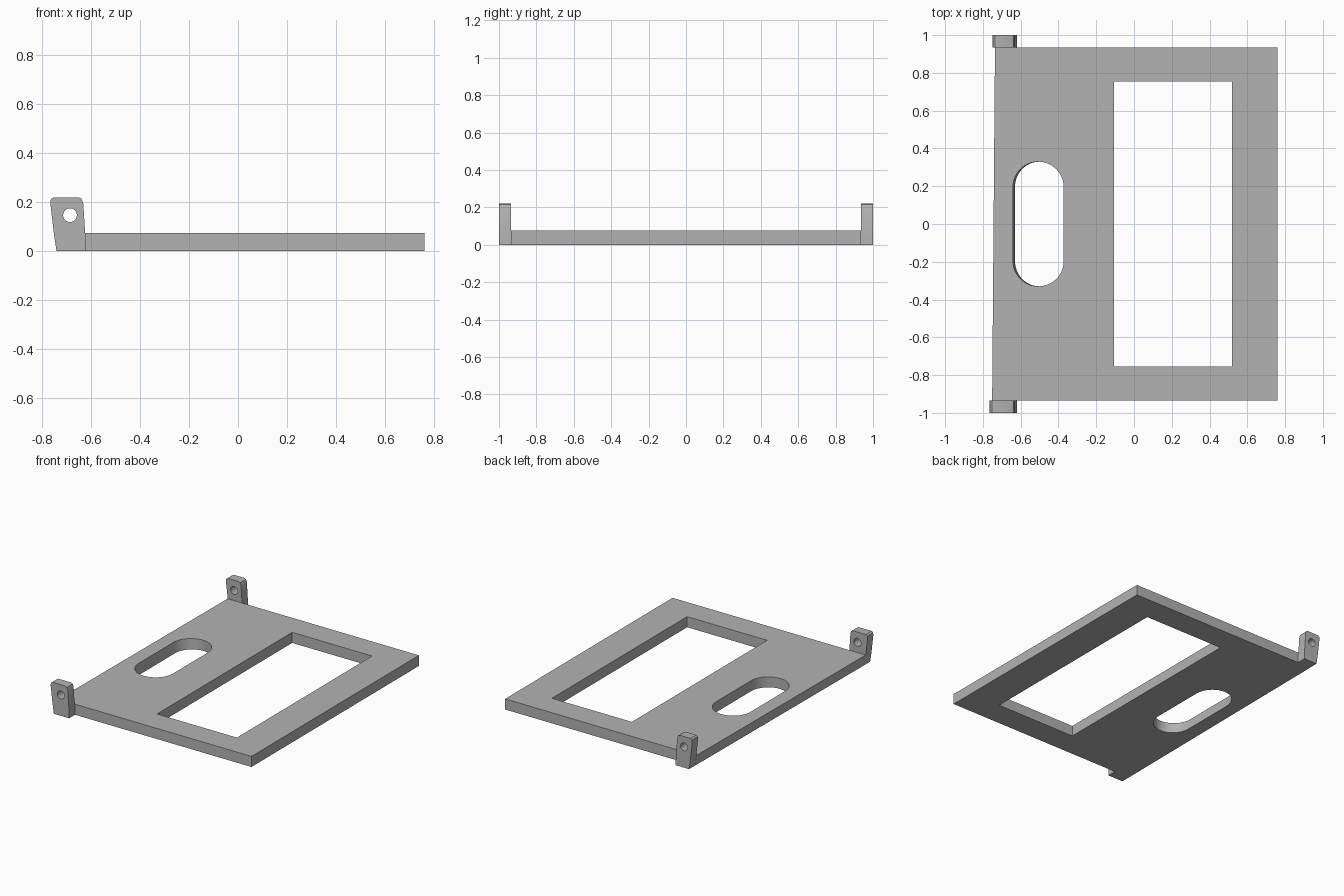
import bpy, bmesh, math
from mathutils import Vector

if "Cube" in bpy.data.objects:
    bpy.data.objects.remove(bpy.data.objects["Cube"])

GREY = (0.45, 0.45, 0.45, 1)
grey = bpy.data.materials.new("plain grey")
grey.use_nodes = True
grey.diffuse_color = GREY
grey.node_tree.nodes["Principled BSDF"].inputs["Base Color"].default_value = GREY


def loft(name, loop_a, loop_b):
    """Closed solid between two matching loops of 3D points."""
    bm = bmesh.new()
    a = [bm.verts.new(p) for p in loop_a]
    b = [bm.verts.new(p) for p in loop_b]
    bm.faces.new(a)
    bm.faces.new(b)
    for i in range(len(a)):
        j = (i + 1) % len(a)
        bm.faces.new((a[i], a[j], b[j], b[i]))
    bmesh.ops.recalc_face_normals(bm, faces=bm.faces)
    mesh = bpy.data.meshes.new(name)
    bm.to_mesh(mesh)
    bm.free()
    mesh.materials.append(grey)
    obj = bpy.data.objects.new(name, mesh)
    bpy.context.scene.collection.objects.link(obj)
    return obj


def cut(obj, cutter):
    """Subtract the cutter, bake the result and drop the cutter."""
    mod = obj.modifiers.new("cut", 'BOOLEAN')
    mod.operation = 'DIFFERENCE'
    mod.solver = 'EXACT'
    mod.object = cutter
    bpy.context.view_layer.update()
    evaluated = obj.evaluated_get(bpy.context.evaluated_depsgraph_get())
    baked = bpy.data.meshes.new_from_object(evaluated)
    obj.modifiers.clear()
    obj.data = baked
    bpy.data.objects.remove(cutter)


def flat(points, z):
    return [(x, y, z) for x, y in points]


THICK, EDGE, RIGHT = 0.075, 0.935, 0.76


# Plate with a slightly skewed, sloping hinge edge
def plate_loop(lean, z):
    return flat([(-0.74 - lean, -EDGE), (RIGHT, -EDGE),
                 (RIGHT, EDGE), (-0.725 - lean, EDGE)], z)


plate = loft("plate", plate_loop(0, 0), plate_loop(0.011, THICK))

# Rectangular window
window = [(-0.105, -0.755), (0.52, -0.755), (0.52, 0.755), (-0.105, 0.755)]
cut(plate, loft("window_cutter", flat(window, -0.1), flat(window, 0.2)))


# Rounded finger slot whose hinge-side wall leans outward
def slot_loop(z):
    left = -0.63 - 0.011 * z / THICK
    mid, half = (left - 0.372) / 2, (-0.372 - left) / 2
    points = []
    for side in (1, -1):
        for i in range(25):
            t = math.pi * i / 24
            points.append((mid + side * half * math.cos(t),
                           side * (0.195 + 0.135 * math.sin(t))))
    return flat(points, z)


cut(plate, loft("slot_cutter", slot_loop(-0.05), slot_loop(0.15)))

# Hinge ears with rounded tops and a pin hole
ear_right = [(-0.65, 0.22), (-0.638, 0.214), (-0.631, 0.196),
             (-0.624, 0.09), (-0.62, 0.04), (-0.62, 0)]


def ear(name, shift, y0, y1):
    left = [(-0.74, 0), (-0.751, THICK), (-0.765, 0.195),
            (-0.763, 0.212), (-0.752, 0.22)]
    profile = [(x + shift, z) for x, z in left] + ear_right
    obj = loft(name, [(x, y0, z) for x, z in profile],
               [(x, y1, z) for x, z in profile])
    ring = [(-0.685 + 0.028 * math.cos(t), 0.147 + 0.028 * math.sin(t))
            for t in (math.tau * i / 32 for i in range(32))]
    cut(obj, loft("pin_cutter", [(x, y0 - 0.1, z) for x, z in ring],
                  [(x, y1 + 0.1, z) for x, z in ring]))
    return obj


front_ear = ear("front_hinge_ear", 0, -1, -EDGE)
back_ear = ear("back_hinge_ear", 0.016, EDGE, 1)

# Smooth curved walls, sharp corners
bpy.ops.object.select_all(action='DESELECT')
for obj in (plate, front_ear, back_ear):
    obj.select_set(True)
    bpy.context.view_layer.objects.active = obj
bpy.ops.object.shade_smooth_by_angle(angle=math.radians(30))
